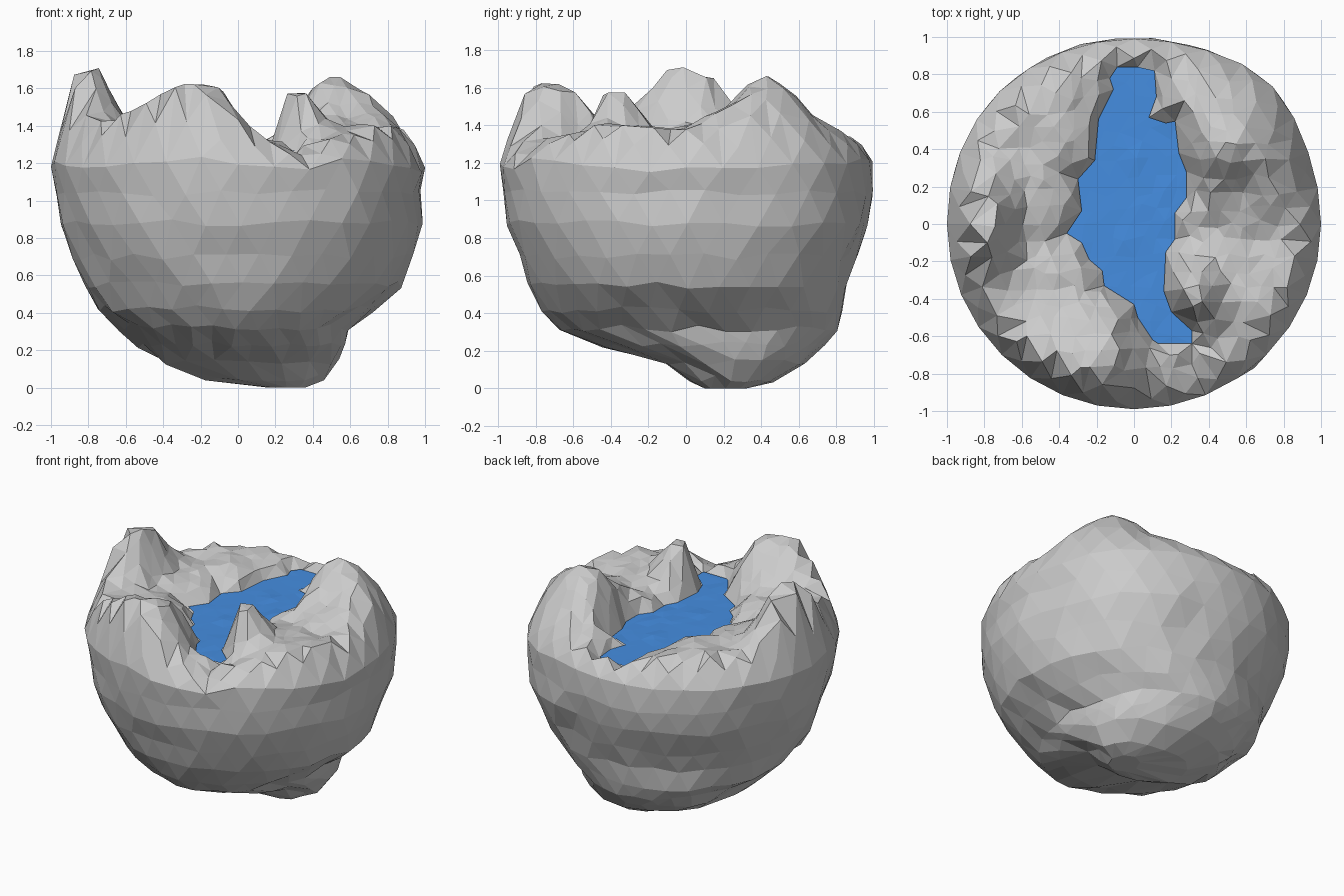
import bpy, bmesh, math, random
from mathutils import Vector, noise
from mathutils.geometry import delaunay_2d_cdt, intersect_point_line

if "Cube" in bpy.data.objects:
    bpy.data.objects.remove(bpy.data.objects["Cube"])

random.seed(4)
WATER_Z, RIM_Z, SEGS = 1.265, 1.2, 32

# Shoreline of the lake, seen from above
SHORE = [Vector(p) for p in (
    (.10, -.62), (.13, -.64), (.31, -.64), (.31, -.57), (.20, -.47), (.16, -.36),
    (.17, -.15), (.22, -.08), (.22, .06), (.28, .14), (.28, .28), (.24, .38),
    (.22, .55), (.17, .54), (.08, .57), (.12, .68), (.11, .82), (.02, .84),
    (-.09, .84), (-.13, .78), (-.11, .72), (-.19, .56), (-.21, .34), (-.30, .24),
    (-.28, .07), (-.36, -.05), (-.28, -.10), (-.24, -.19), (-.17, -.25),
    (-.16, -.33), (0, -.43), (.02, -.50))]
EDGES = [(i, (i + 1) % len(SHORE)) for i in range(len(SHORE))]
PAIRS = [(SHORE[i], SHORE[j]) for i, j in EDGES]

# Underside levels: z, left, right, front, back extents, point count
LEVELS = [
    (.01, .16, .36, .10, .32, 8), (.06, -.20, .46, .02, .46, 16),
    (.14, -.42, .53, -.12, .63, 16), (.23, -.53, .57, -.45, .73, 32),
    (.32, -.63, .60, -.67, .80, 32), (.42, -.75, .73, -.76, .84, 32),
    (.55, -.82, .87, -.84, .86, 32), (.70, -.88, .93, -.90, .91, 32),
    (.88, -.95, .98, -.96, .98, 32), (1.04, -.98, .99, -.98, .99, 32),
    (RIM_Z, -1, 1, -.99, .99, 32)]

# Peaks and dips: x, y, height, x spread, y spread
PEAKS = [
    (-.81, -.01, .38, .12, .19), (-.28, -.76, .26, .18, .18), (-.10, -.66, .10, .08, .14),
    (-.62, -.60, .06, .18, .18), (.30, -.38, .27, .10, .10), (.47, .42, .28, .15, .17),
    (.72, .34, .12, .12, .18), (-.45, .55, .03, .20, .22), (.75, -.35, .05, .15, .15),
    (.34, -.86, -.12, .14, .12)]


def bulge(a):
    """The back right corner swells past the round outline."""
    a = (a + math.pi) % (2 * math.pi) - math.pi
    return 1 + .05 * math.exp(-((a - .82) / .33) ** 2) + .015 * math.exp(-((a - 2.4) / .4) ** 2)


def shore_distance(p):
    best = 9
    for a, b in PAIRS:
        t = max(0, min(1, intersect_point_line(p, a, b)[1]))
        best = min(best, (p - a.lerp(b, t)).length)
    return best


def in_lake(p):
    hit = False
    for a, b in PAIRS:
        if (a.y > p.y) != (b.y > p.y) and p.x < a.x + (p.y - a.y) * (b.x - a.x) / (b.y - a.y):
            hit = not hit
    return hit


def land_height(p):
    d, r = shore_distance(p), p.length / bulge(math.atan2(p.y, p.x))
    peaks = sum(h * math.exp(-((p.x - x) / sx) ** 2 / 2 - ((p.y - y) / sy) ** 2 / 2)
                for x, y, h, sx, sy in PEAKS)
    peaks += .05 * noise.noise((p.x * 6, p.y * 6, 2))
    bank = WATER_Z - .015 + .06 * min(1, d / .03) + .05 * min(1, d / .15) + peaks * min(1, d / .1)
    fade = max(0, min(1, (.985 - r) / .1))
    return RIM_Z + (bank - RIM_Z) * fade ** .6


def add_object(name, bm):
    me = bpy.data.meshes.new(name)
    bm.to_mesh(me)
    bm.free()
    ob = bpy.data.objects.new(name, me)
    bpy.context.collection.objects.link(ob)
    return ob


# Rock underside: stacked rings, slightly roughened
bm = bmesh.new()
rings = []
for k, (z, l, r, f, b, n) in enumerate(LEVELS):
    ring = []
    for i in range(n):
        a = 2 * math.pi * (i + (.5 * (k % 2) if n == SEGS else 0)) / n
        p = Vector(((l + r) / 2 + (r - l) / 2 * math.cos(a),
                    (f + b) / 2 + (b - f) / 2 * math.sin(a), z))
        s = 1 + (bulge(math.atan2(p.y, p.x)) - 1) * min(1, z)
        if 0 < k < len(LEVELS) - 1:
            s += .03 * noise.noise(p * 3.5)
            p.z += random.uniform(-.02, .02)
        p.x, p.y = p.x * s, p.y * s
        ring.append(bm.verts.new(p))
    rings.append(ring)
bm.faces.new(rings[0][::-1])
for k in range(len(rings) - 1):
    lo, hi = rings[k], rings[k + 1]
    m, n = len(lo), len(hi)
    for i in range(m):
        j = (i + 1) % m
        if n > m:
            c = 2 * i
            bm.faces.new((lo[i], hi[c + 1], hi[c]))
            bm.faces.new((lo[i], lo[j], hi[c + 1]))
            bm.faces.new((lo[j], hi[(c + 2) % n], hi[c + 1]))
        elif k % 2 and m == SEGS:
            bm.faces.new((lo[i], hi[j], hi[i]))
            bm.faces.new((lo[i], lo[j], hi[j]))
        else:
            bm.faces.new((lo[i], lo[j], hi[i]))
            bm.faces.new((lo[j], hi[j], hi[i]))

# Mountainous top: shoulder rings and scattered points around the shoreline
pts = SHORE + [v.co.xy for v in rings[-1]]
for radius, shift in ((.945, .5), (.88, 0)):
    for i in range(SEGS):
        a = 2 * math.pi * (i + shift) / SEGS
        p = Vector((math.cos(a), math.sin(a))) * bulge(a) * random.uniform(radius - .01, radius + .01)
        if shore_distance(p) > .04:
            pts.append(p)
lake_pts = list(SHORE)
STEP = .085
for i in range(-13, 14):
    for j in range(-13, 14):
        p = Vector((i + .5 * (j % 2) + random.uniform(-.28, .28),
                    j + random.uniform(-.28, .28))) * STEP
        a = math.atan2(p.y, p.x)
        if p.length < .83 * bulge(a) and shore_distance(p) > .028:
            (lake_pts if in_lake(p) else pts).append(p)
co, _, faces, *_ = delaunay_2d_cdt(pts, EDGES, [], 0, 1e-5)
top = [bm.verts.new((p.x, p.y, land_height(p))) for p in co]
for f in faces:
    bm.faces.new([top[i] for i in f])
bmesh.ops.remove_doubles(bm, verts=bm.verts, dist=.002)

# Slightly uneven rim, base set on the ground
for v in bm.verts:
    if abs(v.co.z - RIM_Z) < .001 and v.co.xy.length > .96:
        v.co.z += .06 * noise.noise(v.co * 3)
bmesh.ops.recalc_face_normals(bm, faces=bm.faces)
low = min(v.co.z for v in bm.verts)
for v in bm.verts:
    if v.co.z < .1:
        v.co.z -= low
add_object("rock_island", bm)

# Lake surface with faint ripples
bm = bmesh.new()
co, _, faces, *_ = delaunay_2d_cdt(lake_pts, EDGES, [], 1, 1e-5)
water = [bm.verts.new((p.x, p.y, WATER_Z + .02 * noise.noise((p.x * 9, p.y * 4, 0)) ** 2))
         for p in co]
for f in faces:
    bm.faces.new([water[i] for i in f])
bmesh.ops.recalc_face_normals(bm, faces=bm.faces)
if sum(f.normal.z for f in bm.faces) < 0:
    bmesh.ops.reverse_faces(bm, faces=bm.faces)
lake = add_object("lake_water", bm)
blue = bpy.data.materials.new("water_blue")
blue.diffuse_color = (.06, .27, .75, 1)
blue.use_nodes = True
blue.node_tree.nodes["Principled BSDF"].inputs["Base Color"].default_value = blue.diffuse_color
lake.data.materials.append(blue)
